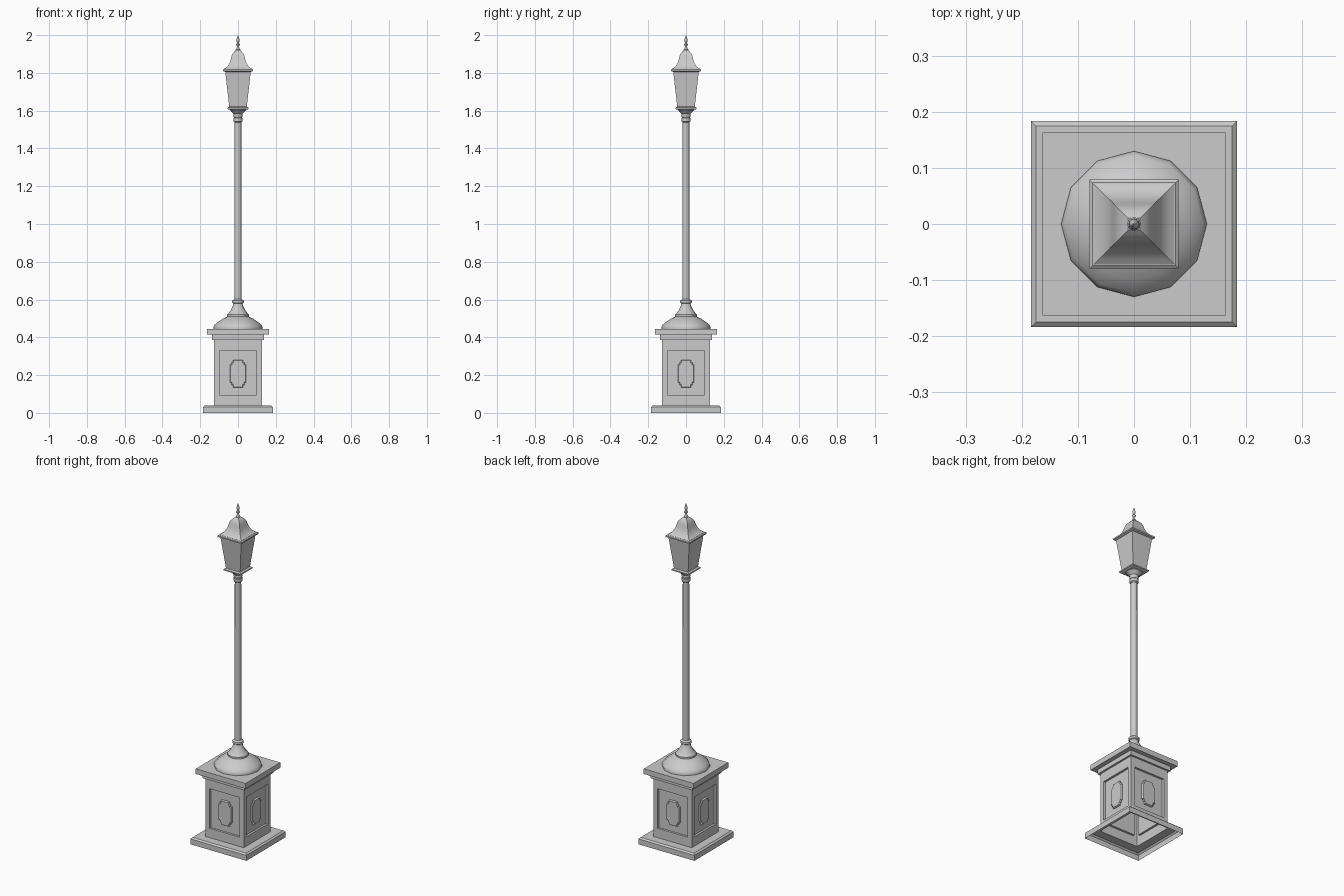
import bpy, bmesh, math
from mathutils import Matrix

if "Cube" in bpy.data.objects:
    bpy.data.objects.remove(bpy.data.objects["Cube"])

grey = bpy.data.materials.new("stone_grey")
grey.use_nodes = True
tone = (0.6, 0.6, 0.6, 1)
grey.diffuse_color = tone
grey.node_tree.nodes["Principled BSDF"].inputs["Base Color"].default_value = tone


def finish(name, bm, smooth=None):
    bmesh.ops.remove_doubles(bm, verts=bm.verts, dist=1e-5)
    bmesh.ops.recalc_face_normals(bm, faces=bm.faces)
    mesh = bpy.data.meshes.new(name)
    bm.to_mesh(mesh)
    bm.free()
    mesh.materials.append(grey)
    obj = bpy.data.objects.new(name, mesh)
    bpy.context.collection.objects.link(obj)
    if smooth:
        bpy.ops.object.select_all(action='DESELECT')
        obj.select_set(True)
        bpy.context.view_layer.objects.active = obj
        bpy.ops.object.shade_smooth_by_angle(angle=math.radians(smooth))
    return obj


def turned(name, profile, sides=12, smooth=35, caps=True):
    """Stack rings of (radius, z); four sides make a square of that half width."""
    bm = bmesh.new()
    grow, turn = (math.sqrt(2), math.pi / 4) if sides == 4 else (1, 0)
    rings = []
    for r, z in profile:
        angles = [turn + math.tau * i / sides for i in range(sides)]
        rings.append([bm.verts.new((grow * r * math.cos(a), grow * r * math.sin(a), z))
                      for a in angles])
    for low, high in zip(rings, rings[1:]):
        for i in range(sides):
            j = (i + 1) % sides
            bm.faces.new((low[i], low[j], high[j], high[i]))
    if caps:
        bm.faces.new(rings[0])
        bm.faces.new(rings[-1])
    return finish(name, bm, smooth)


# Hollow plinth, open underneath
turned("plinth", [(.184, 0), (.184, .032), (.175, .04), (.126, .04)], 4, None, False)

# Pedestal body with a sunk panel on each side
HALF, LOW, HIGH = .126, .04, .39
bm = bmesh.new()
bmesh.ops.create_cube(bm, size=1, matrix=Matrix.Translation((0, 0, (LOW + HIGH) / 2))
                      @ Matrix.Diagonal((2 * HALF, 2 * HALF, HIGH - LOW, 1)))
bm.normal_update()
bmesh.ops.delete(bm, geom=[f for f in bm.faces if abs(f.normal.z) > .5], context='FACES_ONLY')
walls = list(bm.faces)
bmesh.ops.inset_individual(bm, faces=walls, thickness=.038)
for wall in walls:
    for v in wall.verts:
        v.co.z = .095 if v.co.z < .2 else .33
bmesh.ops.inset_individual(bm, faces=walls, thickness=.0005, depth=-.012)
finish("pedestal_body", bm)

# Notched plaque with bevelled rim on each panel
quarter = [(.043, .048), (.035, .048), (.035, .06), (.027, .06), (.027, .073)]
right = [(x, -z) for x, z in reversed(quarter)] + quarter
outline = right + [(-x, z) for x, z in [(x, -z) for x, z in right]]
for k, side in enumerate(("front", "left", "back", "right")):
    bm = bmesh.new()
    face = bm.faces.new([bm.verts.new((x, -HALF + .012, z + .208)) for x, z in outline])
    bm.normal_update()
    if face.normal.y > 0:
        face.normal_flip()
    bmesh.ops.inset_individual(bm, faces=[face], thickness=.0005, depth=.006)
    bmesh.ops.inset_individual(bm, faces=[face], thickness=.004, depth=.004)
    bm.transform(Matrix.Rotation(k * math.pi / 2, 4, 'Z'))
    finish("plaque_" + side, bm)

# Pedestal cap
turned("cap_moulding", [(.137, .387), (.137, .414)], 4, None)
turned("cap_slab", [(.163, .414), (.163, .445)], 4, None)

# Round foot, post and collars
turned("post_foot", [(.13, .445), (.13, .455), (.123, .467), (.1, .485), (.08, .499),
                     (.062, .507), (.057, .51), (.057, .52), (.05, .528), (.038, .545),
                     (.029, .562), (.023, .582)])
turned("lower_collar", [(.023, .578), (.03, .583), (.031, .589), (.03, .595), (.02, .602)])
turned("post", [(.0185, .59), (.0175, 1.55)])
turned("upper_collar", [(.019, 1.538), (.024, 1.543), (.024, 1.56), (.021, 1.564),
                        (.025, 1.57), (.025, 1.578), (.024, 1.583), (.043, 1.602), (.043, 1.608)])

# Square lantern
turned("lantern_tray", [(.047, 1.605), (.056, 1.609), (.056, 1.616), (.047, 1.621)], 4, None)
turned("lantern_glass", [(.046, 1.618), (.068, 1.81)], 4, None)
turned("lantern_eaves", [(.07, 1.806), (.079, 1.81), (.079, 1.818), (.074, 1.822)], 4, None)
turned("lantern_roof", [(.075, 1.82), (.063, 1.828), (.052, 1.84), (.044, 1.855),
                        (.038, 1.873), (.034, 1.89), (.028, 1.903), (.019, 1.913),
                        (.011, 1.92)], 4, 40)

# Finial
turned("finial", [(.012, 1.917), (.012, 1.924), (.007, 1.93), (.006, 1.942), (.01, 1.948),
                  (.01, 1.953), (.005, 1.958), (.007, 1.966), (.009, 1.973), (.006, 1.984),
                  (.001, 2)])
